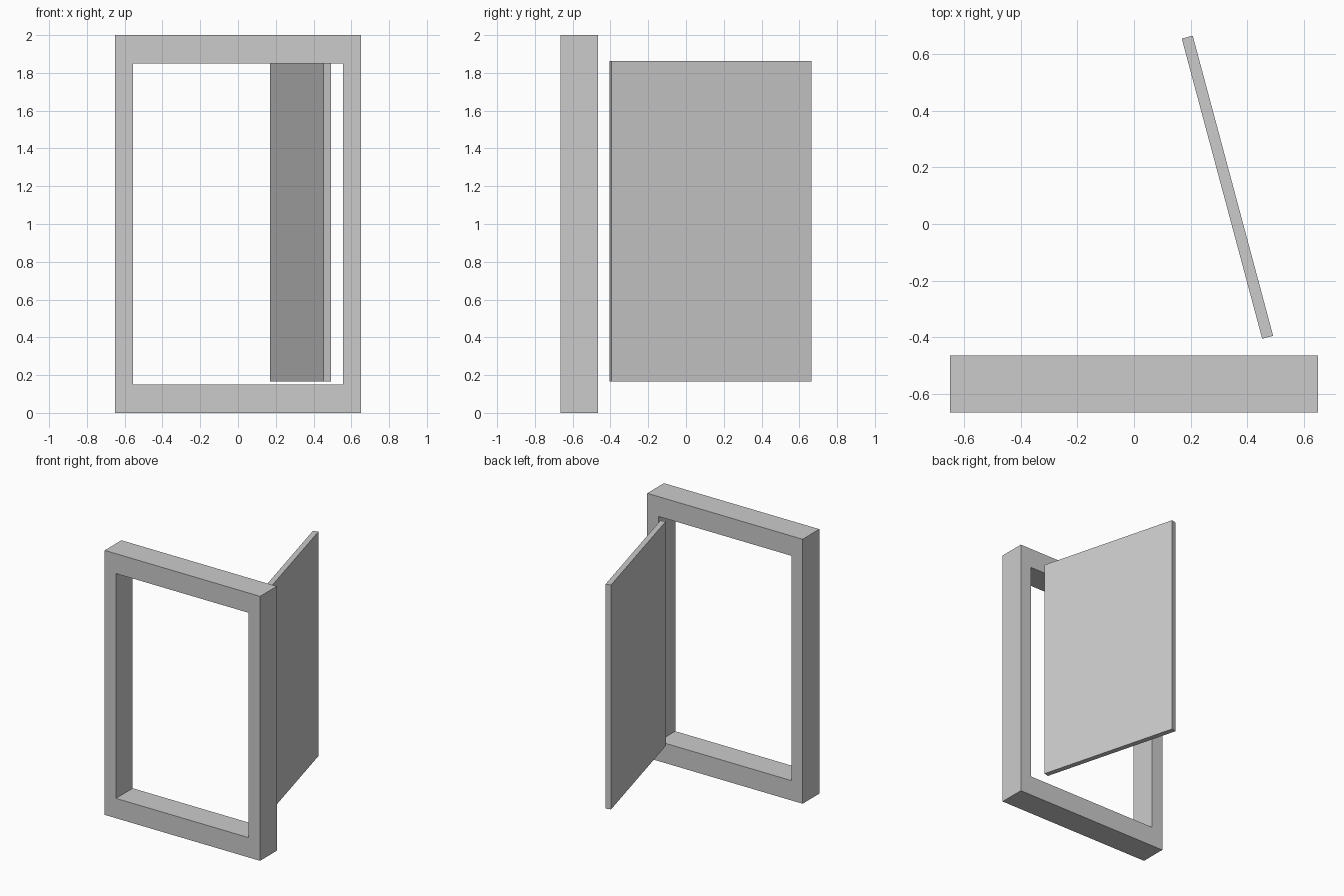
import bpy, bmesh
from math import radians

if "Cube" in bpy.data.objects:
    bpy.data.objects.remove(bpy.data.objects["Cube"])


def make_object(name, bm):
    bmesh.ops.recalc_face_normals(bm, faces=bm.faces)
    mesh = bpy.data.meshes.new(name)
    bm.to_mesh(mesh)
    bm.free()
    obj = bpy.data.objects.new(name, mesh)
    bpy.context.collection.objects.link(obj)
    return obj


def rectangle(bm, half_width, bottom, top, y):
    corners = [(-half_width, bottom), (half_width, bottom),
               (half_width, top), (-half_width, top)]
    return [bm.verts.new((x, y, z)) for x, z in corners]


# Door frame: rectangular ring extruded through its depth
bm = bmesh.new()
outer = rectangle(bm, 0.65, 0.0, 2.0, -0.665)
inner = rectangle(bm, 0.555, 0.15, 1.85, -0.665)
for i in range(4):
    j = (i + 1) % 4
    bm.faces.new((outer[i], outer[j], inner[j], inner[i]))
ring = bmesh.ops.extrude_face_region(bm, geom=bm.faces[:], use_keep_orig=True)
verts = [v for v in ring["geom"] if isinstance(v, bmesh.types.BMVert)]
bmesh.ops.translate(bm, verts=verts, vec=(0, 0.2, 0))
make_object("door_frame", bm)

# Door panel: thin slab standing open behind the frame
bm = bmesh.new()
bmesh.ops.create_cube(bm, size=1)
bmesh.ops.scale(bm, verts=bm.verts, vec=(0.04, 1.097, 1.697))
door = make_object("door_panel", bm)
door.location = (0.33, 0.13, 1.0145)
door.rotation_euler.z = radians(15)
